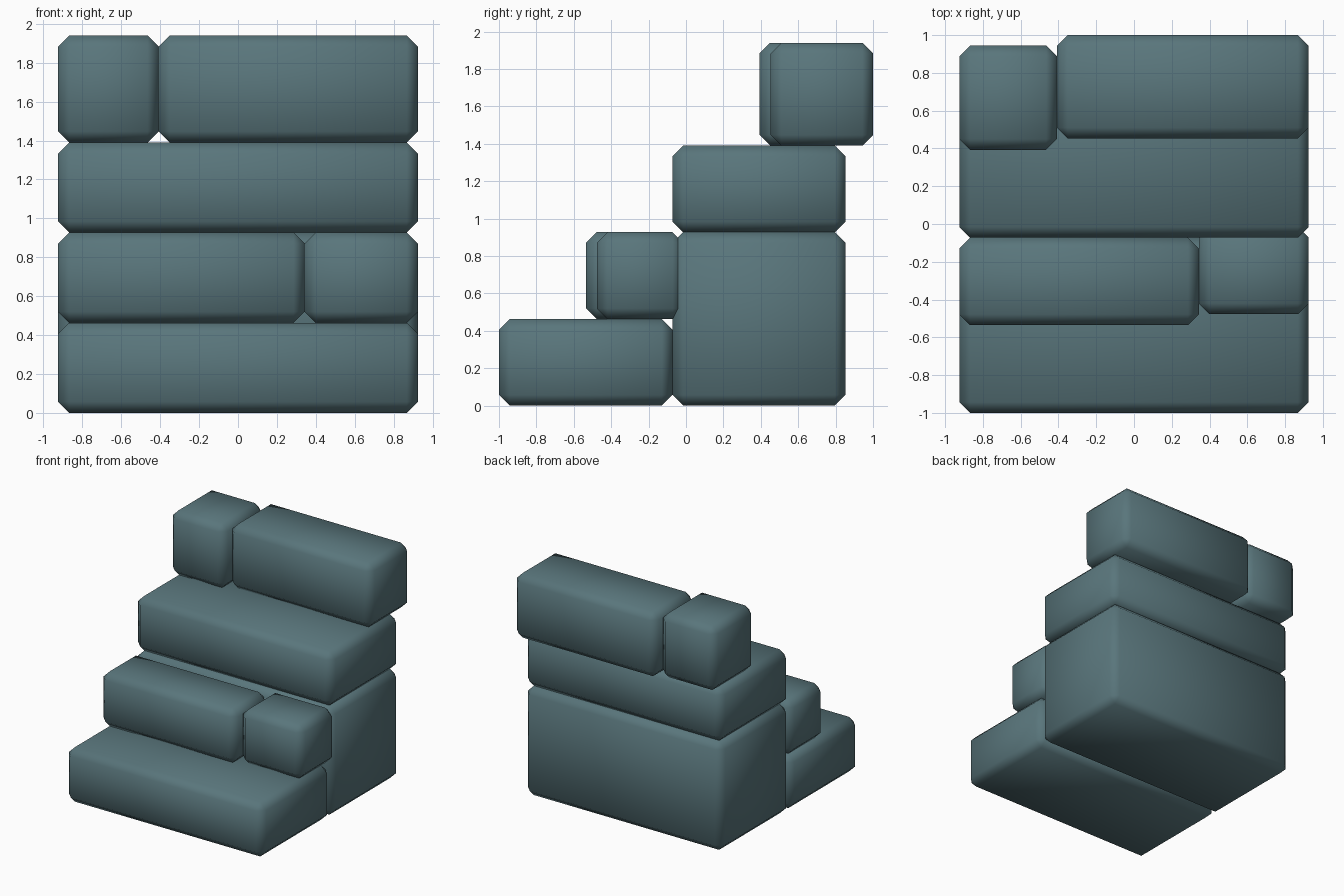
import bpy
import bmesh

if "Cube" in bpy.data.objects:
    bpy.data.objects.remove(bpy.data.objects["Cube"])

# One slate colour for every block
slate = bpy.data.materials.new("slate_teal")
slate.diffuse_color = (0.10, 0.18, 0.20, 1.0)
slate.use_nodes = True
slate.node_tree.nodes["Principled BSDF"].inputs["Base Color"].default_value = slate.diffuse_color

CHAMFER = 0.057
W = 0.925                                  # half width of the stair
Z1, Z2, Z3, Z4 = 0.463, 0.927, 1.39, 1.94  # step heights


def block(name, xs, ys, zs):
    """Chamfered, fully smooth-shaded box spanning the given ranges."""
    spans = (xs, ys, zs)
    centre = [(a + b) / 2 for a, b in spans]
    size = [b - a for a, b in spans]
    bm = bmesh.new()
    bmesh.ops.create_cube(bm, size=1.0)
    bmesh.ops.scale(bm, vec=size, verts=bm.verts)
    bmesh.ops.bevel(bm, geom=bm.edges[:], offset=CHAMFER, segments=1,
                    affect='EDGES')
    for f in bm.faces:
        f.smooth = True
    mesh = bpy.data.meshes.new(name)
    bm.to_mesh(mesh)
    bm.free()
    mesh.materials.append(slate)
    obj = bpy.data.objects.new(name, mesh)
    obj.location = centre
    bpy.context.collection.objects.link(obj)


# Base: low front step and tall rear support
block("first_step", (-W, W), (-1.0, -0.072), (0, Z1))
block("rear_base", (-W, W), (-0.072, 0.853), (0, Z2))

# Second step: long block and short block set slightly back
block("second_step_long", (-W, 0.343), (-0.535, -0.072), (Z1, Z2))
block("second_step_short", (0.343, W), (-0.477, -0.014), (Z1, Z2))

# Third step: full-width slab
block("third_step", (-W, W), (-0.072, 0.853), (Z2, Z3))

# Top step: short block and long block overhanging the rear
block("top_step_short", (-W, -0.408), (0.393, 0.945), (Z3, Z4))
block("top_step_long", (-0.408, W), (0.453, 1.0), (Z3, Z4))
